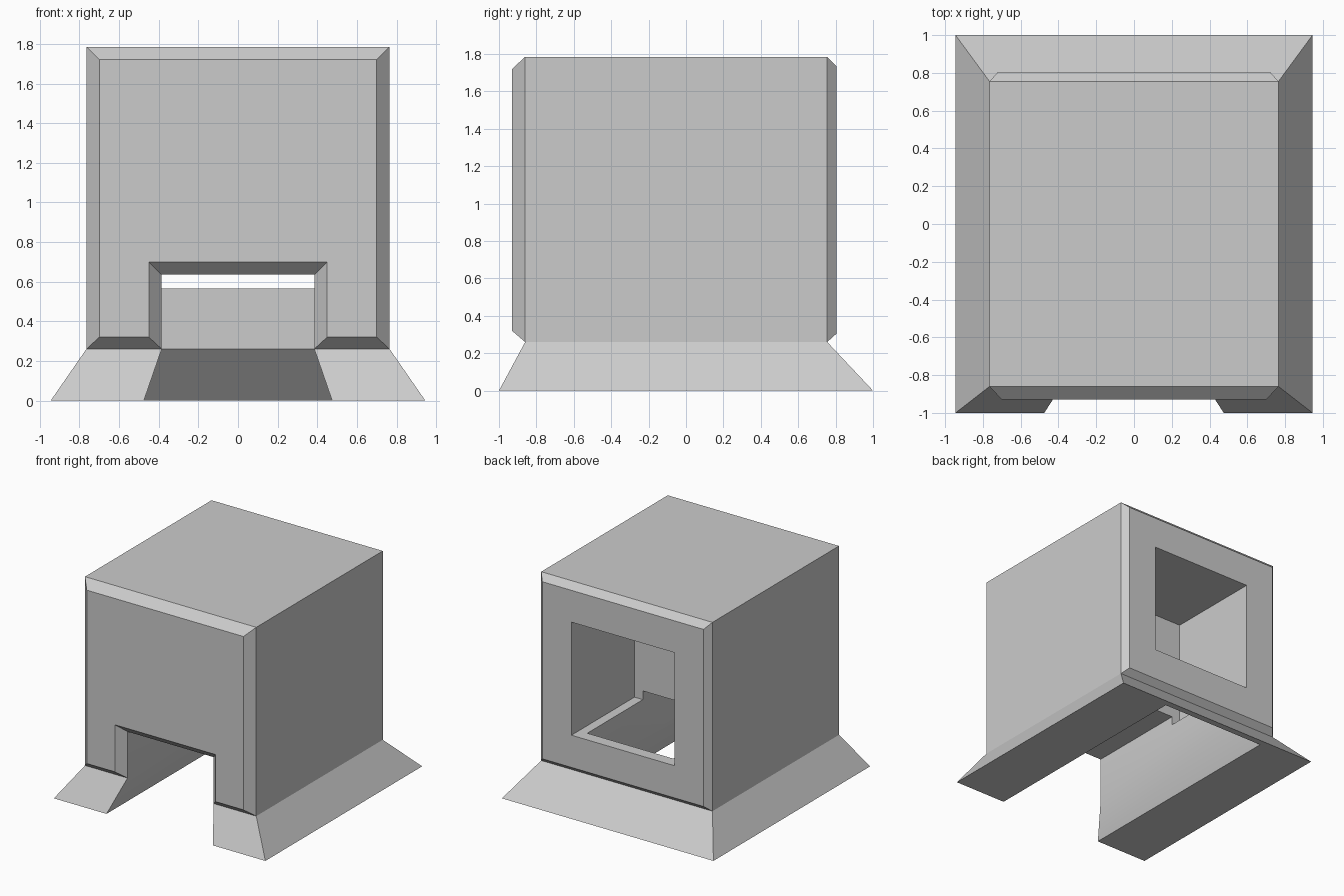
import bpy, bmesh

cube = bpy.data.objects.get("Cube")
if cube:
    bpy.data.objects.remove(cube, do_unlink=True)

grey = bpy.data.materials.new("light_grey")
grey.use_nodes = True
grey.diffuse_color = (0.6, 0.6, 0.6, 1)
grey.node_tree.nodes["Principled BSDF"].inputs["Base Color"].default_value = (0.6, 0.6, 0.6, 1)


def flat_ring(z, x, y0, y1):
    """Level rectangle, for lofting upward."""
    return [(-x, y0, z), (x, y0, z), (x, y1, z), (-x, y1, z)]


def upright_ring(y, x, z0, z1):
    """Upright rectangle, for lofting from front to back."""
    return [(-x, y, z0), (x, y, z0), (x, y, z1), (-x, y, z1)]


def loft(bm, rings, caps=(True, True)):
    """Join rectangles into a tube; returns its side faces."""
    loops = [[bm.verts.new(p) for p in ring] for ring in rings]
    sides = []
    for a, b in zip(loops, loops[1:]):
        for i in range(4):
            j = (i + 1) % 4
            sides.append(bm.faces.new((a[i], a[j], b[j], b[i])))
    if caps[0]:
        bm.faces.new(loops[0][::-1])
    if caps[1]:
        bm.faces.new(loops[-1])
    return sides


def make_object(name, bm):
    bmesh.ops.remove_doubles(bm, verts=bm.verts, dist=0.0005)
    bmesh.ops.recalc_face_normals(bm, faces=bm.faces)
    mesh = bpy.data.meshes.new(name)
    bm.to_mesh(mesh)
    bm.free()
    mesh.materials.append(grey)
    obj = bpy.data.objects.new(name, mesh)
    bpy.context.collection.objects.link(obj)
    return obj


def make_cutter(name, rings):
    bm = bmesh.new()
    loft(bm, rings)
    obj = make_object(name, bm)
    obj.hide_render = True
    return obj


# Housing: block with chamfered front and back, on a flared skirt
bm = bmesh.new()
sides = loft(bm, [
    upright_ring(-0.93, 0.70, 0.32, 1.72),
    upright_ring(-0.86, 0.765, 0.26, 1.785),
    upright_ring(0.755, 0.765, 0.26, 1.785),
    upright_ring(0.805, 0.72, 0.305, 1.735),
])
bm.faces.remove(sides[4])  # underside of the block, open to the skirt
loft(bm, [flat_ring(0, 0.945, -1, 1), flat_ring(0.26, 0.765, -0.86, 0.755)],
     caps=(True, False))
housing = make_object("housing", bm)

cutters = [
    # Square chamber open at the back
    make_cutter("chamber_cutter", [
        upright_ring(0.0, 0.46, 0.565, 1.478),
        upright_ring(1.2, 0.46, 0.565, 1.478)]),
    # Channel through the base, splayed inside the skirt
    make_cutter("channel_cutter", [
        flat_ring(-0.26, 0.565, -1.3, 1.185),
        flat_ring(0.26, 0.385, -1.3, 0.71),
        flat_ring(0.635, 0.385, -1.3, 0.71)]),
    # Chamfer around the front doorway
    make_cutter("doorway_cutter", [
        upright_ring(-1.0, 0.515, 0.26, 0.765),
        upright_ring(-0.85, 0.3757, 0.26, 0.6257)]),
]

bpy.ops.object.select_all(action="DESELECT")
housing.select_set(True)
bpy.context.view_layer.objects.active = housing
for cutter in cutters:
    mod = housing.modifiers.new(cutter.name, "BOOLEAN")
    mod.operation = "DIFFERENCE"
    mod.solver = "EXACT"
    mod.object = cutter
    bpy.ops.object.modifier_apply(modifier=mod.name)
for cutter in cutters:
    bpy.data.objects.remove(cutter, do_unlink=True)

bpy.ops.object.shade_smooth_by_angle(angle=0.4)
